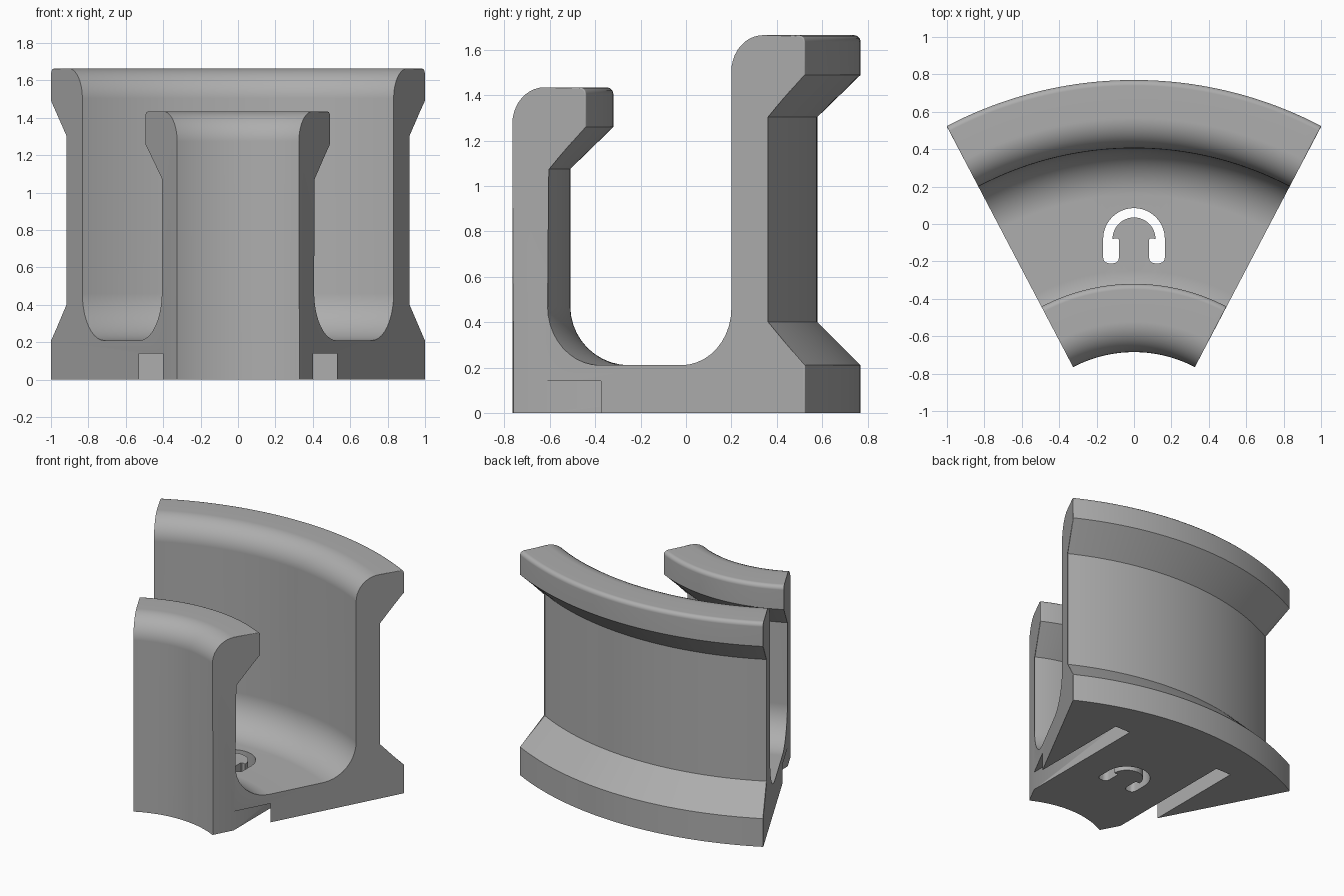
import bpy, bmesh, math
from mathutils import Vector

cube = bpy.data.objects.get("Cube")
if cube:
    bpy.data.objects.remove(cube, do_unlink=True)

AXIS_Y = -1.385               # centre of the sweep
HALF = math.radians(27.7)     # half of the swept angle
STEPS = 40

grey = bpy.data.materials.new("light grey")
grey.use_nodes = True
grey.diffuse_color = (0.42, 0.42, 0.42, 1)
grey.node_tree.nodes["Principled BSDF"].inputs["Base Color"].default_value = (0.42, 0.42, 0.42, 1)


def make_object(name, bm):
    bmesh.ops.recalc_face_normals(bm, faces=bm.faces)
    mesh = bpy.data.meshes.new(name)
    bm.to_mesh(mesh)
    bm.free()
    mesh.materials.append(grey)
    ob = bpy.data.objects.new(name, mesh)
    bpy.context.collection.objects.link(ob)
    return ob


def rounded(corners):
    """Replace each (x, y, radius) corner by an arc."""
    out = []
    for i, (x, y, rad) in enumerate(corners):
        p = Vector((x, y))
        if not rad:
            out.append(p)
            continue
        u = (Vector(corners[i - 1][:2]) - p).normalized()
        v = (Vector(corners[(i + 1) % len(corners)][:2]) - p).normalized()
        half = u.angle(v) / 2
        centre = p + (u + v).normalized() * rad / math.sin(half)
        a = p + u * rad / math.tan(half) - centre
        b = p + v * rad / math.tan(half) - centre
        n = 10 if rad > 0.1 else 3
        total = a.angle(b)
        for k in range(n + 1):
            t = k / n
            out.append(centre + (a * math.sin((1 - t) * total) + b * math.sin(t * total)) / math.sin(total))
    return out


def prism(name, outline, z0, z1):
    bm = bmesh.new()
    face = bm.faces.new([bm.verts.new((x, y, z0)) for x, y in outline])
    ext = bmesh.ops.extrude_face_region(bm, geom=[face])
    top = [v for v in ext["geom"] if isinstance(v, bmesh.types.BMVert)]
    bmesh.ops.translate(bm, verts=top, vec=(0, 0, z1 - z0))
    return make_object(name, bm)


# Cross-section: low front wall, trough, high back wall (radius, height, rounding)
section = rounded([
    (0.70, 0, 0), (0.70, 1.435, 0.16), (1.065, 1.435, 0.03), (1.065, 1.26, 0),
    (0.875, 1.075, 0), (0.875, 0.21, 0.26), (1.79, 0.21, 0.25), (1.79, 1.665, 0.16),
    (2.155, 1.665, 0.03), (2.155, 1.49, 0), (1.965, 1.305, 0), (1.965, 0.40, 0),
    (2.155, 0.21, 0), (2.155, 0, 0)])

# Sweep the section around the axis
bm = bmesh.new()
rings = []
for s in range(STEPS + 1):
    a = HALF * (2 * s / STEPS - 1)
    rings.append([bm.verts.new((r * math.sin(a), AXIS_Y + r * math.cos(a), z)) for r, z in section])
count = len(section)
for r0, r1 in zip(rings, rings[1:]):
    for i in range(count):
        j = (i + 1) % count
        bm.faces.new((r0[i], r0[j], r1[j], r1[i]))
ends = [bm.faces.new(rings[0]), bm.faces.new(rings[-1])]

# Soften the end edges, keeping the underside and one front edge crisp
soft = []
for face in ends:
    for e in face.edges:
        mid = (e.verts[0].co + e.verts[1].co) / 2
        radius = math.hypot(mid.x, mid.y - AXIS_Y)
        if mid.z > 0.001 and not (mid.x < 0 and radius < 1.07):
            soft.append(e)
bmesh.ops.bevel(bm, geom=soft, offset=0.022, offset_type='OFFSET', segments=3,
                profile=0.5, affect='EDGES', clamp_overlap=True)
holder = make_object("curved_holder", bm)

# Slots under the base, open at the slanted ends
cutters = []
for side, name in ((1, "left_slot_cutter"), (-1, "right_slot_cutter")):
    outline = [(side * 0.40, -1), (side * 0.53, -1), (side * 0.53, 0.43), (side * 0.40, 0.43)]
    cutters.append(prism(name, outline, -0.1, 0.14))


# Arched opening through the floor, with wider feet
def arc(radius, start, stop):
    return [(radius * math.cos(start + (stop - start) * k / 24),
             -0.08 + radius * math.sin(start + (stop - start) * k / 24)) for k in range(25)]


foot = [(p.x, p.y) for p in rounded([
    (0.165, -0.08, 0), (0.165, -0.21, 0.03), (0.08, -0.21, 0.03), (0.08, -0.075, 0.012), (0.115, -0.08, 0)])]
foot = foot[1:-1]
arch = arc(0.165, math.pi, 0) + foot + arc(0.115, 0, math.pi) + [(-x, y) for x, y in reversed(foot)]
cutters.append(prism("arch_opening_cutter", arch, -0.1, 0.4))

bpy.ops.object.select_all(action='DESELECT')
bpy.context.view_layer.objects.active = holder
holder.select_set(True)
for cutter in cutters:
    cutter.hide_render = True
    mod = holder.modifiers.new(cutter.name, 'BOOLEAN')
    mod.operation = 'DIFFERENCE'
    mod.solver = 'EXACT'
    mod.object = cutter
    bpy.ops.object.modifier_apply(modifier=mod.name)
    bpy.data.objects.remove(cutter, do_unlink=True)

# Smooth curves, crisp corners, flat large faces
bpy.ops.object.shade_smooth_by_angle(angle=math.radians(32))
weighted = holder.modifiers.new("even_shading", 'WEIGHTED_NORMAL')
weighted.keep_sharp = True
